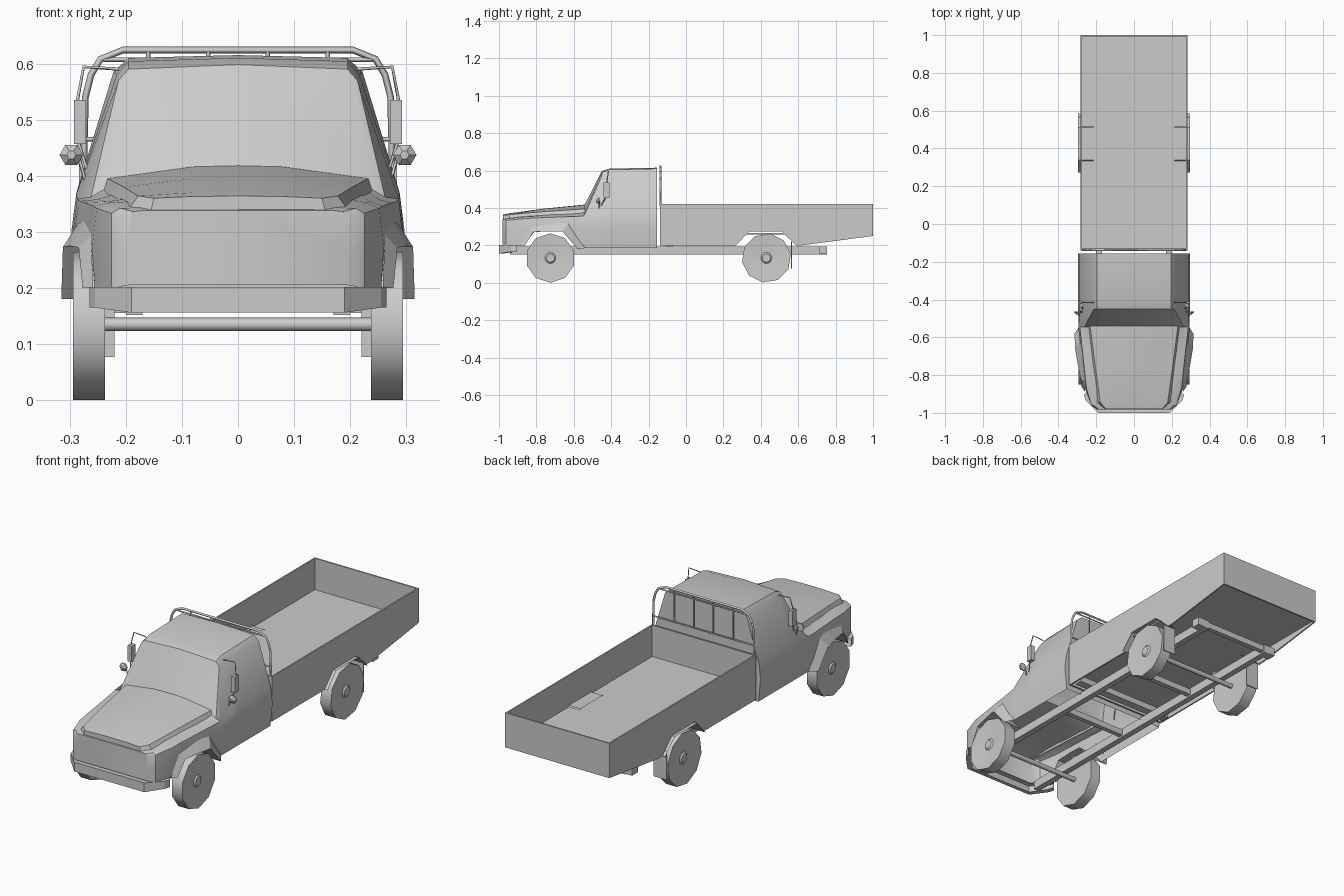
import bpy, bmesh, math

if "Cube" in bpy.data.objects:
    bpy.data.objects.remove(bpy.data.objects["Cube"])

SIDES = ((1, "right"), (-1, "left"))


def mesh(name, verts, faces, smooth=None):
    bm = bmesh.new()
    vs = [bm.verts.new(v) for v in verts]
    for f in faces:
        bm.faces.new([vs[i] for i in f])
    bmesh.ops.recalc_face_normals(bm, faces=bm.faces)
    me = bpy.data.meshes.new(name)
    bm.to_mesh(me)
    bm.free()
    ob = bpy.data.objects.new(name, me)
    bpy.context.collection.objects.link(ob)
    if smooth:
        bpy.ops.object.select_all(action='DESELECT')
        ob.select_set(True)
        bpy.context.view_layer.objects.active = ob
        bpy.ops.object.shade_smooth_by_angle(angle=math.radians(smooth))
    return ob


def grid(name, rows, closed=False, caps=(False, False), smooth=None):
    """Skin a series of equally long point rows."""
    n, m = len(rows[0]), len(rows)
    faces = []
    for j in range(m - 1):
        for i in range(n if closed else n - 1):
            k = (i + 1) % n
            faces.append((j * n + i, j * n + k, j * n + n + k, j * n + n + i))
    if caps[0]:
        faces.append(tuple(range(n)))
    if caps[1]:
        faces.append(tuple(range((m - 1) * n, m * n)))
    return mesh(name, [p for r in rows for p in r], faces, smooth)


def arch_loft(name, sections, caps, smooth):
    """Loft half sections (y, x, z, x, z ... ending on the centre line)."""
    rows = []
    for y, *c in sections:
        half = [(c[i], y, c[i + 1]) for i in range(0, len(c), 2)]
        rows.append(half + [(-x, y, z) for x, y, z in half[-2::-1]])
    return grid(name, rows, caps=caps, smooth=smooth)


def prism(name, yz, x0, x1):
    return grid(name, [[(x, y, z) for y, z in yz] for x in (x0, x1)], True, (True, True))


def box(name, x0, x1, y0, y1, z0, z1):
    return prism(name, [(y0, z0), (y1, z0), (y1, z1), (y0, z1)], x0, x1)


def tube(name, pts, r, res=0):
    cu = bpy.data.curves.new(name, 'CURVE')
    cu.dimensions = '3D'
    cu.bevel_depth, cu.bevel_resolution, cu.use_fill_caps = r, res, True
    sp = cu.splines.new('POLY')
    sp.points.add(len(pts) - 1)
    for p, c in zip(sp.points, pts):
        p.co = (*c, 1)
    ob = bpy.data.objects.new(name, cu)
    bpy.context.collection.objects.link(ob)
    return ob


# Cab and nose: one open-bottomed shell
arch_loft("cab_body", [
    (-.982, .195, .205, .195, .27, .195, .325, .187, .336, .17, .338, 0, .338),
    (-.962, .225, .2, .225, .27, .225, .333, .21, .342, .17, .343, 0, .345),
    (-.87, .255, .2, .26, .27, .252, .342, .228, .352, .18, .355, 0, .358),
    (-.81, .262, .272, .264, .3, .258, .346, .235, .354, .19, .36, 0, .365),
    (-.66, .278, .275, .28, .31, .274, .352, .25, .358, .21, .37, 0, .38),
    (-.58, .285, .185, .292, .3, .283, .355, .258, .358, .235, .37, 0, .395),
    (-.545, .285, .185, .294, .3, .287, .358, .262, .362, .24, .375, 0, .41),
    (-.45, .285, .185, .296, .3, .288, .368, .213, .57, .195, .59, 0, .598),
    (-.41, .285, .185, .297, .3, .288, .37, .216, .58, .195, .604, 0, .61),
    (-.155, .285, .185, .297, .3, .288, .37, .222, .585, .195, .61, 0, .615),
], (True, True), 35)

# Raised bonnet panel
arch_loft("bonnet", [
    (-.978, .155, .338, .15, .36, .08, .363, 0, .364),
    (-.945, .195, .34, .178, .364, .08, .37, 0, .371),
    (-.76, .218, .35, .204, .38, .08, .395, 0, .396),
    (-.54, .245, .36, .232, .395, .08, .416, 0, .418),
], (True, True), 30)

# Bumper wrapping round the nose
half = [(.265, -.905), (.255, -.935), (.19, -1), (0, -1)]
path = half + [(-x, y) for x, y in half[-2::-1]]
grid("front_bumper", [
    [(x * .9, y + .03, .2) for x, y in path],
    [(x, y, .202) for x, y in path],
    [(x, y, .165 if y > -.95 else .156) for x, y in path],
    [(x * .92, y + .02, .165 if y > -.95 else .156) for x, y in path]])

# Load bed: floor, ends and notched sides
box("bed_floor", -.28, .28, -.138, .995, .258, .266)
box("bed_headboard", -.28, .28, -.14, -.132, .2, .42)
box("bed_tailgate", -.283, .283, .992, 1, .25, .42)
side = [(-.14, .2), (.267, .2), (.337, .273), (.513, .273), (.588, .2),
        (.62, .2), (1, .25), (1, .42), (-.14, .42)]
box("bed_crossbeam", -.27, .27, -.11, -.07, .195, .225)

# Chassis cross members and axles
for y in (-.3, .2, .74):
    w = .225 if y > .7 else .19
    box("chassis_crossmember", -w, w, y - .012, y + .012, .16, .19)
for y in (-.725, .43):
    tube("axle", [(-.24, y, .135), (.24, y, .135)], .012, 2)


def wheel(name, s, y, turn):
    rows = []
    for r, x in ((.02, .243), (.132, .237), (.132, .294), (.03, .286), (.022, .293)):
        rows.append([(s * x, y + r * math.sin(a), .132 + r * math.cos(a))
                     for a in (turn + math.tau * i / 10 for i in range(10))])
    grid(name, rows, True, (True, True), 40)


for s, label in SIDES:
    prism(label + "_bed_side", side, s * .276, s * .283)
    box(label + "_chassis_rail", s * .17, s * .2, -.94, .755, .152, .195)
    box(label + "_rear_lamp", s * .17, s * .235, .71, .755, .155, .195)
    wheel(label + "_front_wheel", s, -.725, 0)
    wheel(label + "_rear_wheel", s, .43, .15)

    # Flared front wing with wheel well behind it
    inner = [(.258, -.89, .2), (.262, -.835, .295), (.272, -.7, .322), (.285, -.63, .315), (.287, -.54, .185)]
    outer = [(.277, -.862, .2), (.284, -.815, .272), (.3, -.73, .275), (.312, -.66, .273), (.315, -.58, .18)]
    well = [(.215, y, z) for x, y, z in outer]
    grid(label + "_front_wing", [[(s * x, y, z) for x, y, z in row] for row in (inner, outer, well)])

    # Rear mudguard and mud flap
    arch = [(.272, .2), (.339, .271), (.511, .271), (.585, .2)]
    grid(label + "_rear_mudguard", [[(s * x, y, z) for y, z in arch] for x in (.215, .297)])
    box(label + "_mud_flap", s * .22, s * .29, .562, .566, .077, .22)

    # Rectangular mirror on a wire arm
    box(label + "_mirror", s * .271, s * .292, -.44, -.41, .457, .535)
    tube(label + "_mirror_arm", [
        (s * .212, -.415, .59), (s * .275, -.415, .594), (s * .287, -.425, .53),
        (s * .283, -.43, .455), (s * .265, -.46, .40), (s * .27, -.47, .36)], .003)
    # Small round mirror
    rows = [[(s * .297 + r * math.cos(math.tau * i / 6), y,
              .437 + r * math.sin(math.tau * i / 6)) for i in range(6)]
            for r, y in ((.008, -.48), (.021, -.468), (.021, -.462))]
    grid(label + "_round_mirror", rows, True, (True, True))
    tube(label + "_round_mirror_arm", [(s * .285, -.462, .437), (s * .272, -.465, .39)], .003)

# Rack behind the cab
frame = [(.275, .41), (.272, .54), (.262, .58), (.245, .608), (.205, .624)]
frame += [(-x, z) for x, z in frame[::-1]]
tube("cab_rack_frame", [(x, -.137, z) for x, z in frame], .006)
for z, w in ((.607, .24), (.465, .273)):
    tube("cab_rack_bar", [(-w, -.137, z), (w, -.137, z)], .004)
for x in (-.16, -.053, .053, .16):
    tube("cab_rack_post", [(x, -.137, .465), (x, -.137, .624)], .004)
